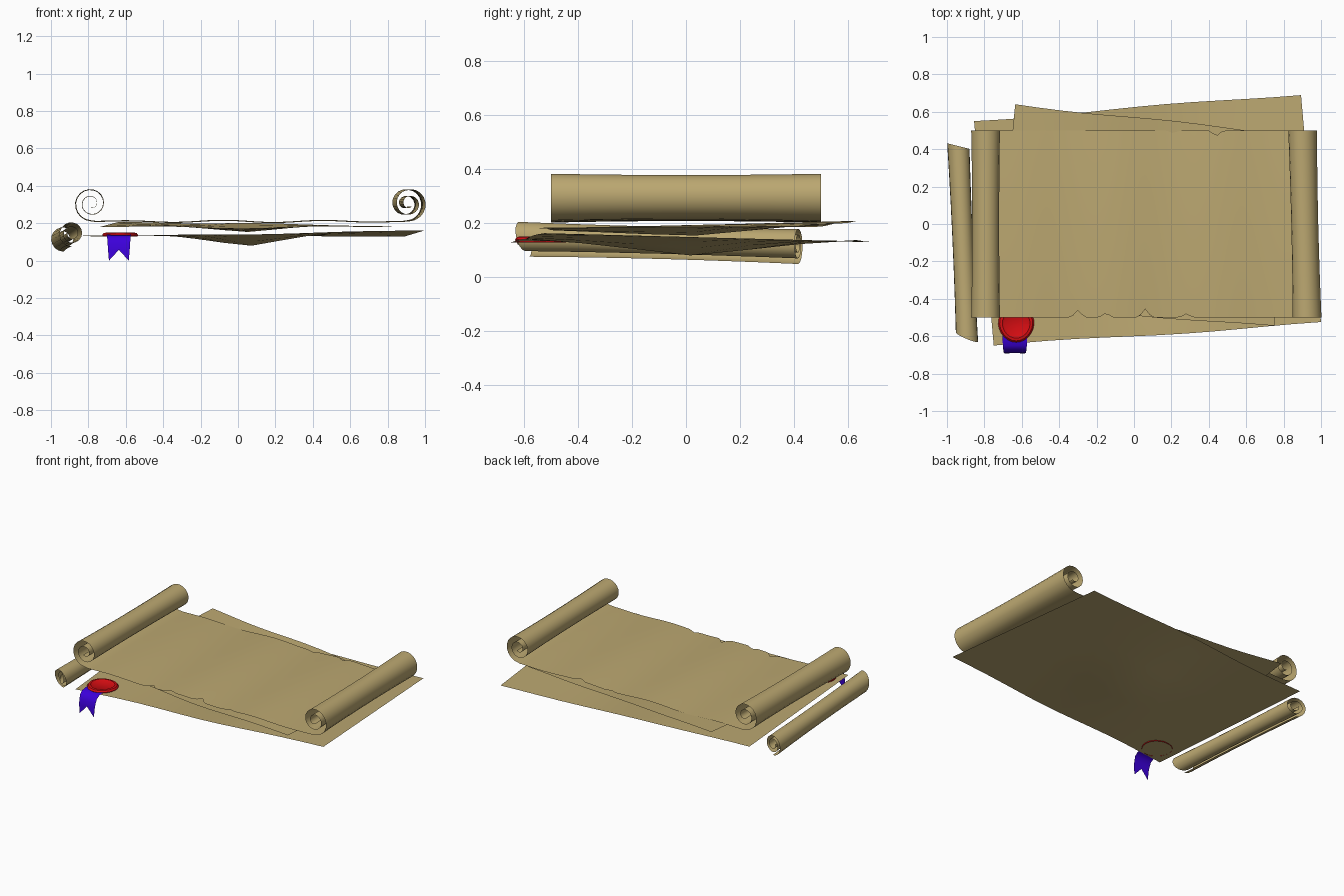
import bpy, math
from mathutils import Vector

if "Cube" in bpy.data.objects:
    bpy.data.objects.remove(bpy.data.objects["Cube"])


def material(name, rgb):
    m = bpy.data.materials.new(name)
    m.diffuse_color = (*rgb, 1)
    m.use_nodes = True
    m.node_tree.nodes["Principled BSDF"].inputs["Base Color"].default_value = m.diffuse_color
    return m


paper = material("parchment tan", (0.50, 0.39, 0.165))
red = material("wax red", (0.66, 0.004, 0.006))
blue = material("ribbon blue", (0.045, 0.0, 0.70))


def loft(name, rows, mat, angle=40):
    """Skin a grid of points (rows of equal length)."""
    n = len(rows[0])
    verts = [p for r in rows for p in r]
    faces = [(i * n + j, i * n + j + 1, (i + 1) * n + j + 1, (i + 1) * n + j)
             for i in range(len(rows) - 1) for j in range(n - 1)]
    me = bpy.data.meshes.new(name)
    me.from_pydata(verts, [], faces)
    me.materials.append(mat)
    ob = bpy.data.objects.new(name, me)
    bpy.context.collection.objects.link(ob)
    bpy.context.view_layer.objects.active = ob
    ob.select_set(True)
    bpy.ops.object.shade_smooth_by_angle(angle=math.radians(angle))
    ob.select_set(False)
    return ob


def spiral(r0, r1, turns, side, steps=40):
    """Curl offsets (x, z) from the bottom point inward; side -1 goes left."""
    pts = []
    for i in range(steps + 1):
        t = i / steps
        r = r0 + (r1 - r0) * t
        a = 2 * math.pi * turns * t
        pts.append((side * r * math.sin(a), -r * math.cos(a)))
    return pts


# Top sheet: wavy middle with a curl at each end, torn front and back edges
L, R, CZ = -0.785, 0.905, 0.305
front_tears = [(-0.30, 0.04), (-0.15, 0.025), (0.06, 0.045), (0.28, 0.02)]
back_tears = [(0.21, 0.015), (0.44, 0.03)]


def tear(x, tears):
    return sum(d * max(0, 1 - abs(x - c) / 0.035) for c, d in tears)


left = spiral(0.098, 0.02, 2.1, -1)[::-1]
right = spiral(0.098, 0.02, 2.1, 1)
N = 70
rows = []
for k in range(13):
    v = -1 + k / 6
    pinch = 0.91 + 0.06 * v * v
    lean = -0.012 * v
    row = [Vector((L + x * pinch, v * 0.5, CZ + z * pinch)) for x, z in left]
    for i in range(1, N):
        t = i / N
        x = L + (R - L) * t
        fade = math.sin(math.pi * t) ** 0.5
        z = CZ - 0.098 * pinch - 0.003 + fade * 0.006 * math.cos((x + 0.08) * 11.6)
        y = v * 0.5
        y += tear(x, front_tears) if k == 0 else 0
        y -= tear(x, back_tears) if k == 12 else 0
        row.append(Vector((x, y, z)))
    row += [Vector((R + lean + x * pinch, v * 0.5, CZ + z * pinch)) for x, z in right]
    rows.append(row)
loft("top_scroll_sheet", rows, paper)


# Lower sheets: quads spanned between four corners, with a sagging middle
def flat_sheet(name, fl, fr, br, bl, dip, ripple):
    fl, fr, br, bl = map(Vector, (fl, fr, br, bl))
    rows = []
    for j in range(7):
        v = j / 6
        row = []
        for i in range(13):
            u = i / 12
            p = fl.lerp(fr, u).lerp(bl.lerp(br, u), v)
            p.z -= dip * max(0, 1 - abs(p.x - 0.06) / 0.4) * max(0, 1 - abs(p.y - 0.02) / 0.55)
            p.z += ripple * math.sin(u * 9 + v * 3) * math.sin(math.pi * u)
            p.y += 0.006 * math.sin(u * 8) * (1 - 2 * v)
            row.append(p)
        rows.append(row)
    loft(name, rows, paper)


flat_sheet("middle_sheet", (-0.74, -0.42, 0.18), (0.75, -0.55, 0.18),
           (0.84, 0.475, 0.185), (-0.635, 0.64, 0.208), 0.035, 0.005)
flat_sheet("bottom_sheet", (-0.75, -0.65, 0.128), (1.0, -0.53, 0.162),
           (0.893, 0.695, 0.13), (-0.855, 0.55, 0.135), 0.06, 0.004)

# Loose rolled scroll beside the stack
a, b = Vector((-0.888, -0.6, 0.145)), Vector((-0.934, 0.415, 0.118))
rows = []
for k in range(7):
    t = k / 6
    c = a.lerp(b, t)
    s = 0.93 + 0.07 * (2 * t - 1) ** 2
    rows.append([c + Vector((x * s, -0.25 * x + 0.02 * math.cos(i * 0.3) * (1 - t), z * s))
                 for i, (x, z) in enumerate(spiral(0.07, 0.022, 2.3, -1))])
loft("loose_roll", rows, paper)

# Wax seal: turned profile with a raised rim and sunken centre
profile = [(0.092, 0.128), (0.096, 0.138), (0.088, 0.148), (0.074, 0.15), (0.064, 0.143), (0.0, 0.142)]
rows = []
for i in range(25):
    t = 2 * math.pi * i / 24
    w = 1 + 0.02 * math.sin(3 * t)
    rows.append([Vector((-0.63 + r * w * math.cos(t), -0.535 + r * w * math.sin(t), z))
                 for r, z in profile])
loft("wax_seal", rows, red)

# Ribbon: hangs over the front edge and ends in a swallowtail
path = [(-0.54, 0.139), (-0.61, 0.139), (-0.65, 0.134), (-0.673, 0.118), (-0.684, 0.09), (-0.69, 0.06)]
rows = []
for i, (y, z) in enumerate(path):
    h = 0.068 - 0.002 * i
    rows.append([Vector((-0.637 + h * s, y, z)) for s in (-1, 0, 1)])
rows.append([Vector((-0.69, -0.692, 0.0)), Vector((-0.637, -0.69, 0.058)), Vector((-0.584, -0.692, 0.0))])
loft("ribbon", rows, blue)
